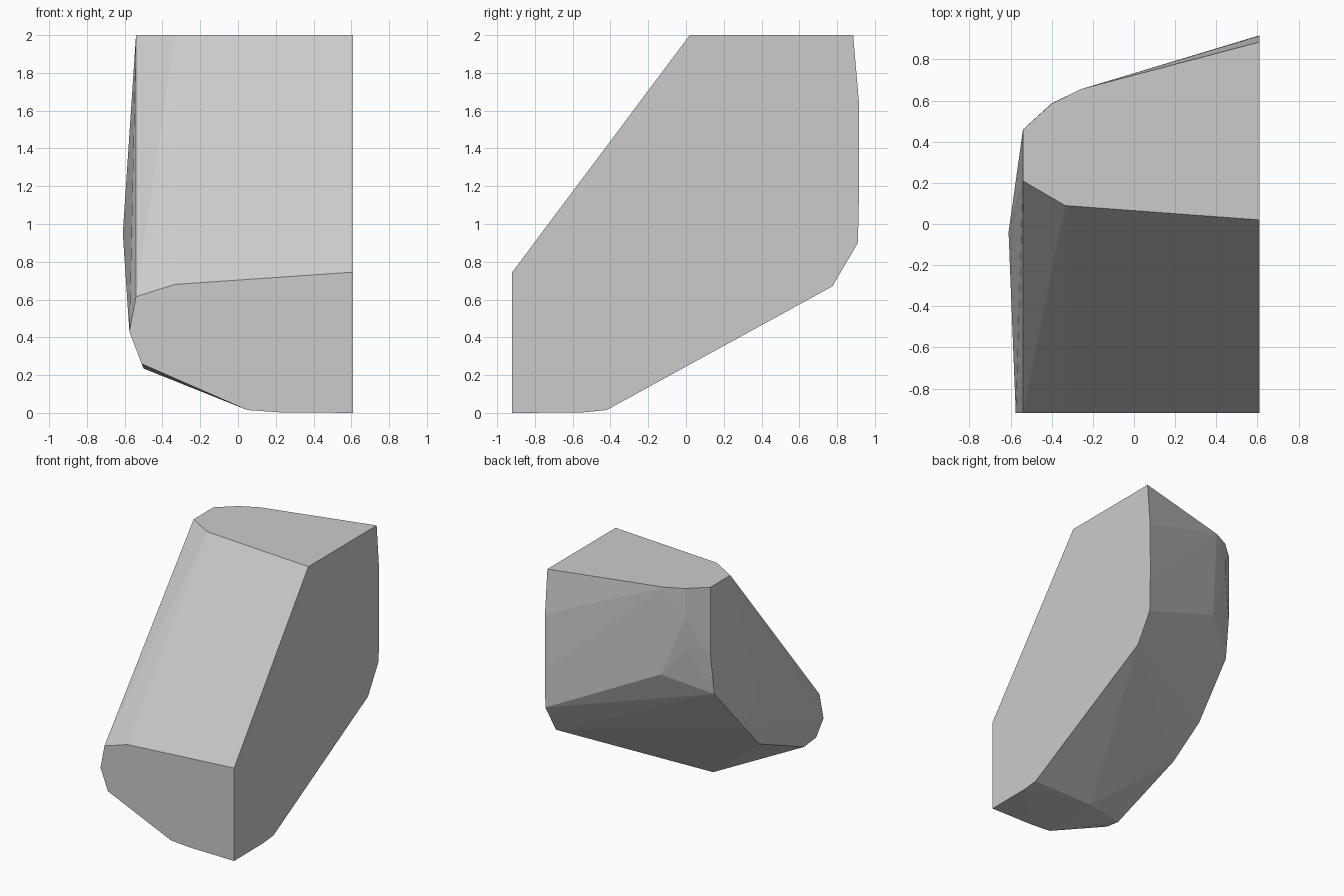
import bpy, bmesh

if "Cube" in bpy.data.objects:
    bpy.data.objects.remove(bpy.data.objects["Cube"])

grey = bpy.data.materials.new("plain grey")
grey.diffuse_color = (0.6, 0.6, 0.6, 1)
grey.use_nodes = True
grey.node_tree.nodes["Principled BSDF"].inputs["Base Color"].default_value = grey.diffuse_color

R, F, T = 0.61, -0.92, 2.0   # planes of the flat right, front and top cuts

# flat right cut (y, z)
right_cut = [(F, 0), (F, 0.745), (0.02, T), (0.885, T), (0.915, 1.65),
             (0.917, 1.2), (0.91, 0.9), (0.775, 0.67), (-0.42, 0.015), (-0.55, 0.002)]
# flat front cut (x, z)
front_cut = [(-0.335, 0.68), (-0.54, 0.615), (-0.575, 0.43),
             (-0.51, 0.26), (0.05, 0.015), (0.22, 0.003)]
# flat top cut (x, y)
top_cut = [(-0.26, 0.655), (-0.4, 0.585), (-0.54, 0.46),
           (-0.54, 0.21), (-0.335, 0.09)]
# corners of the worn left, back and underside
worn = [(-0.61, -0.04, 0.95), (-0.57, 0.08, 0.74), (-0.53, -0.17, 0.5),
        (-0.50, -0.78, 0.235), (-0.545, 0.42, 1.13), (-0.54, 0.46, 1.45),
        (-0.4, 0.587, 1.75), (-0.4, 0.565, 1.5), (-0.23, 0.65, 1.29),
        (0.06, -0.43, 0.017)]

points = ([(R, y, z) for y, z in right_cut] + [(x, F, z) for x, z in front_cut]
          + [(x, y, T) for x, y in top_cut] + worn)

# convex rock chunk wrapped around the corners
bm = bmesh.new()
for p in points:
    bm.verts.new(p)
hull = bmesh.ops.convex_hull(bm, input=bm.verts[:])
loose = {g for g in hull["geom_interior"] + hull["geom_unused"]
         if isinstance(g, bmesh.types.BMVert)}
bmesh.ops.delete(bm, geom=list(loose), context='VERTS')
bmesh.ops.dissolve_limit(bm, angle_limit=0.01, verts=bm.verts[:], edges=bm.edges[:])
bmesh.ops.recalc_face_normals(bm, faces=bm.faces[:])

mesh = bpy.data.meshes.new("rock_chunk")
bm.to_mesh(mesh)
bm.free()
mesh.materials.append(grey)
rock = bpy.data.objects.new("rock_chunk", mesh)
bpy.context.collection.objects.link(rock)
